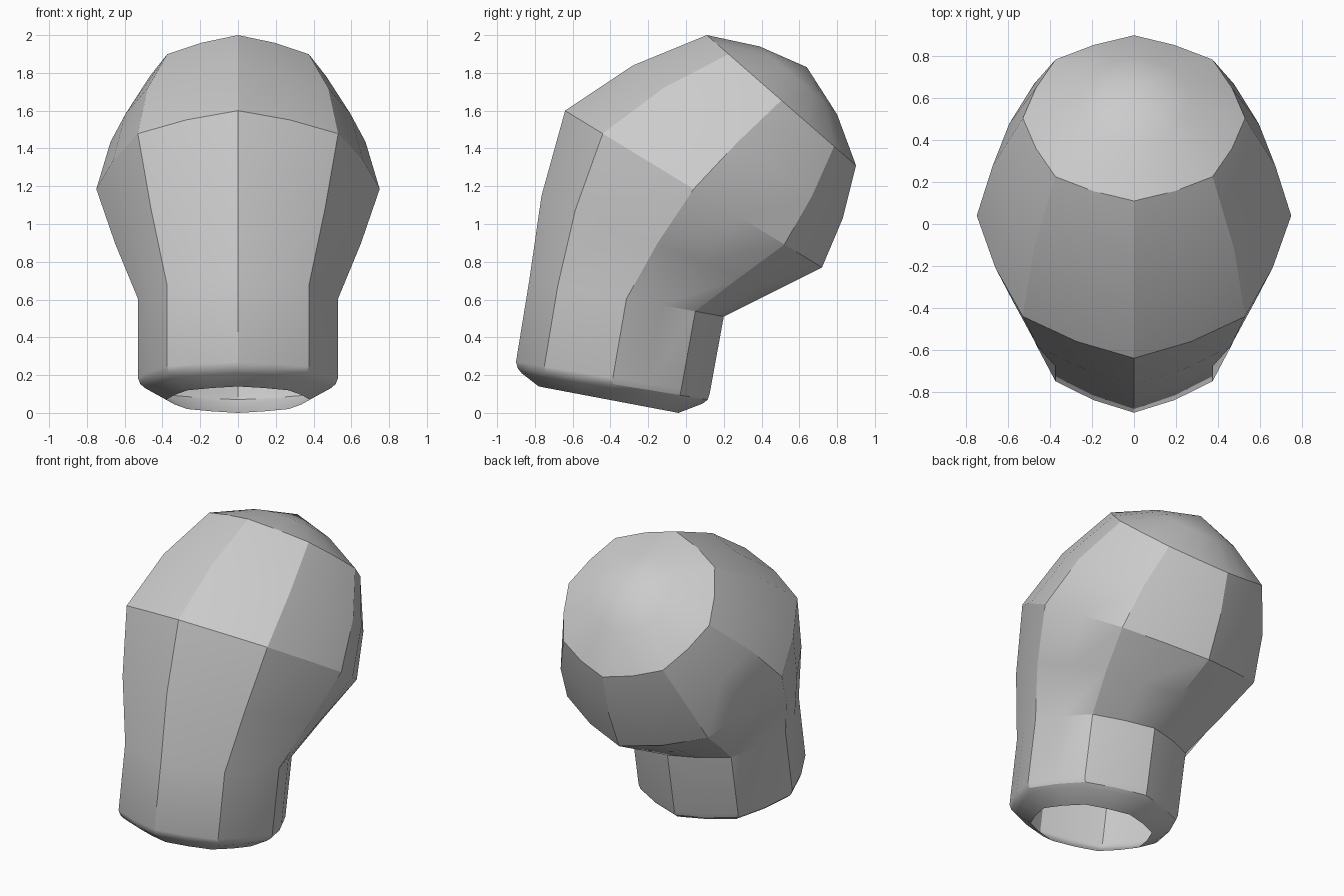
import bpy
import bmesh
import math
from mathutils import Vector

cube = bpy.data.objects.get("Cube")
if cube:
    bpy.data.objects.remove(cube, do_unlink=True)

grey = bpy.data.materials.new("plain grey")
grey.use_nodes = True
color = (0.6, 0.6, 0.6, 1)
grey.diffuse_color = color
grey.node_tree.nodes["Principled BSDF"].inputs["Base Color"].default_value = color

# Tilted cross-sections: front (y, z), back (y, z), half width
SECTIONS = [
    ((-0.78, 0.14), (-0.04, 0.00), 0.38),   # open rim
    ((-0.87, 0.21), (0.09, 0.05), 0.49),    # rounded lip
    ((-0.89, 0.235), (0.115, 0.07), 0.517),
    ((-0.90, 0.27), (0.125, 0.10), 0.53),   # base of neck
    ((-0.83, 0.70), (0.20, 0.51), 0.53),    # top of neck
    ((-0.765, 1.15), (0.46, 0.64), 0.65),
    ((-0.64, 1.60), (0.72, 0.77), 0.75),    # widest crease
    ((-0.28, 1.84), (0.83, 1.03), 0.675),
    ((0.11, 2.00), (0.90, 1.31), 0.53),     # edge of dome
    ((0.39, 1.94), (0.80, 1.58), 0.27),
]
DOME_TOP = (0, 0.64, 1.83)
SIDES = 16


def add_ring(bm, front, back, half_width):
    """Eight-cornered ring whose sides bow out slightly."""
    f, b = Vector((0, *front)), Vector((0, *back))
    centre, reach = (f + b) / 2, (f - b) / 2
    ring = []
    for i in range(SIDES):
        a = math.tau * i / SIDES
        bow = 0.955 if i % 2 else 1
        across = Vector((half_width * math.sin(a), 0, 0))
        ring.append(bm.verts.new(centre + (reach * math.cos(a) + across) * bow))
    return ring


# Bent body, open at the bottom and closed by a shallow dome
bm = bmesh.new()
rings = [add_ring(bm, *s) for s in SECTIONS]
for low, high in zip(rings, rings[1:]):
    for i in range(SIDES):
        j = (i + 1) % SIDES
        bm.faces.new((low[i], low[j], high[j], high[i]))
tip = bm.verts.new(DOME_TOP)
for i in range(SIDES):
    bm.faces.new((rings[-1][i], rings[-1][(i + 1) % SIDES], tip))

mesh = bpy.data.meshes.new("bent_body")
bm.to_mesh(mesh)
bm.free()
mesh.materials.append(grey)
body = bpy.data.objects.new("bent_body", mesh)
bpy.context.collection.objects.link(body)

# Smooth panels with crisp corners
bpy.ops.object.select_all(action='DESELECT')
body.select_set(True)
bpy.context.view_layer.objects.active = body
bpy.ops.object.shade_smooth_by_angle(angle=math.radians(28))
